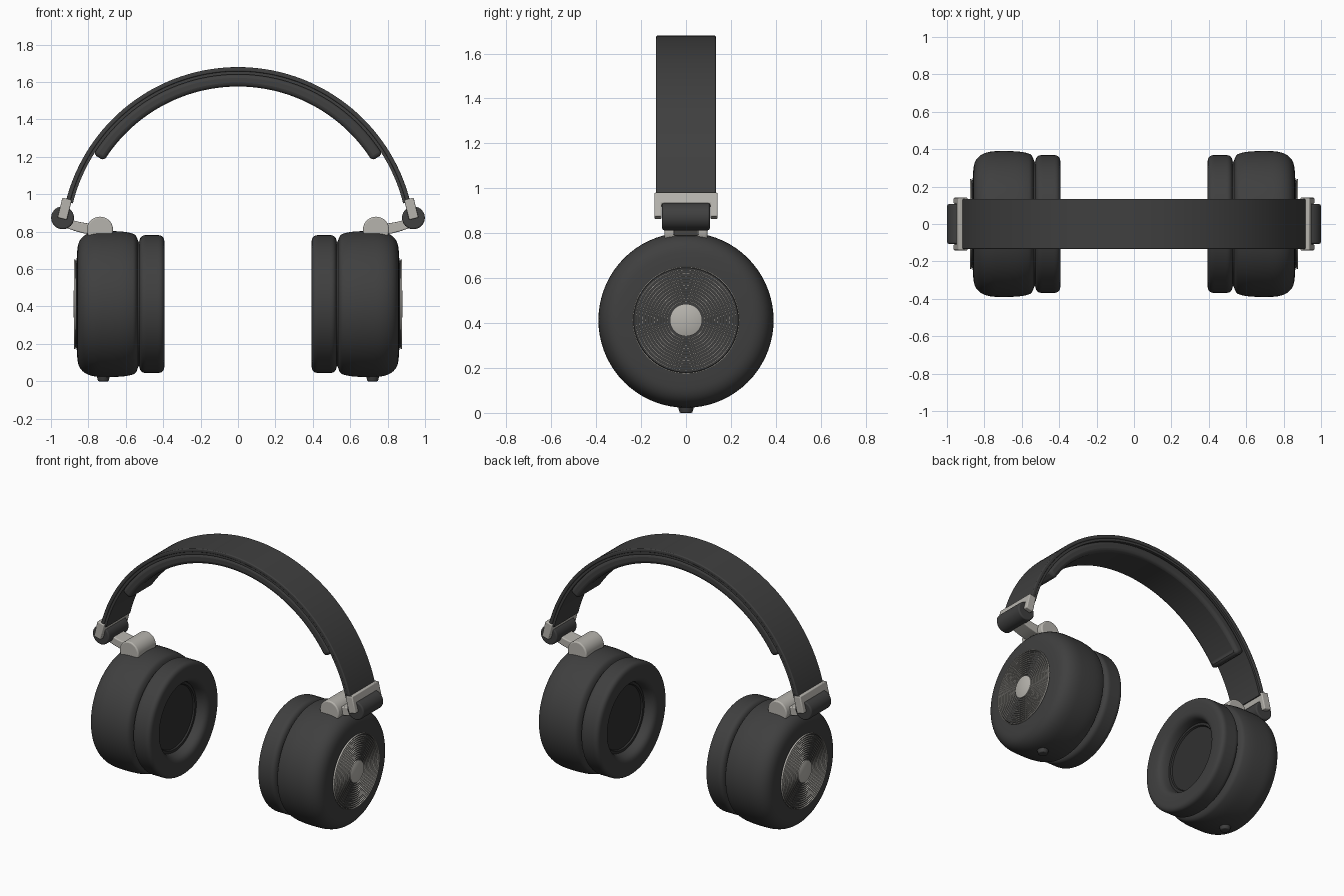
import bpy, bmesh
from math import sin, cos, pi, radians
from mathutils import Matrix, Vector

cube = bpy.data.objects.get("Cube")
if cube:
    bpy.data.objects.remove(cube, do_unlink=True)

CUP_Z = 0.413          # height of the ear cup axis
ARC_Z = 0.731          # centre of the headband arc


def material(name, colour):
    m = bpy.data.materials.new(name)
    m.use_nodes = True
    m.diffuse_color = (*colour, 1)
    m.node_tree.nodes["Principled BSDF"].inputs["Base Color"].default_value = (*colour, 1)
    return m


BLACK = material("soft black", (0.05, 0.05, 0.05))
MESH = material("speaker black", (0.03, 0.03, 0.03))
SILVER = material("warm silver", (0.47, 0.455, 0.42))


def finish(bm, name, mat, bevel=0.0):
    bmesh.ops.remove_doubles(bm, verts=bm.verts, dist=1e-5)
    bmesh.ops.recalc_face_normals(bm, faces=bm.faces)
    me = bpy.data.meshes.new(name)
    bm.to_mesh(me)
    bm.free()
    ob = bpy.data.objects.new(name, me)
    bpy.context.collection.objects.link(ob)
    me.materials.append(mat)
    bpy.ops.object.select_all(action='DESELECT')
    ob.select_set(True)
    bpy.context.view_layer.objects.active = ob
    if bevel:
        mod = ob.modifiers.new("rounded edges", 'BEVEL')
        mod.width, mod.segments, mod.limit_method = bevel, 3, 'ANGLE'
    bpy.ops.object.shade_smooth_by_angle(angle=radians(35))
    return ob


def rounded(points, closed=False, passes=3):
    """Corner-cutting that softens a profile."""
    for _ in range(passes):
        pairs = list(zip(points, points[1:] + points[:1] if closed else points[1:]))
        cut = []
        for a, b in pairs:
            a, b = Vector(a), Vector(b)
            cut += [a.lerp(b, 0.25), a.lerp(b, 0.75)]
        points = cut if closed else [Vector(points[0])] + cut[1:-1] + [Vector(points[-1])]
    return points


def lathe(name, profile, mat, side, closed=False, steps=72):
    """Turn an (x, radius) profile around the ear cup axis."""
    bm = bmesh.new()
    vs = [bm.verts.new((side * x, 0, CUP_Z + r)) for x, r in profile]
    es = [bm.edges.new(p) for p in zip(vs, vs[1:])]
    if closed:
        es.append(bm.edges.new((vs[-1], vs[0])))
    bmesh.ops.spin(bm, geom=vs + es, cent=(0, 0, CUP_Z), axis=(1, 0, 0),
                   angle=2 * pi, steps=steps)
    return finish(bm, name, mat)


def arc_sweep(name, section, a0, mat, steps=80, bevel=0.0):
    """Sweep an (radius, y) section along the headband arc."""
    bm = bmesh.new()
    rings = []
    for i in range(steps + 1):
        a = a0 + (pi - 2 * a0) * i / steps
        rings.append([bm.verts.new((r * cos(a), y, ARC_Z + r * sin(a))) for r, y in section])
    n = len(section)
    for p, q in zip(rings, rings[1:]):
        for j in range(n):
            k = (j + 1) % n
            bm.faces.new((p[j], p[k], q[k], q[j]))
    bm.faces.new(rings[0])
    bm.faces.new(rings[-1])
    return finish(bm, name, mat, bevel)


def rect(r0, r1, half):
    return [(r0, -half), (r1, -half), (r1, half), (r0, half)]


def barrel(name, centre, radius, length, mat, axis='Y', top=None, bevel=0.008):
    bm = bmesh.new()
    turn = Matrix.Rotation(pi / 2, 4, 'X') if axis == 'Y' else Matrix()
    bmesh.ops.create_cone(bm, cap_ends=True, segments=40, radius1=radius,
                          radius2=top or radius, depth=length,
                          matrix=Matrix.Translation(centre) @ turn)
    return finish(bm, name, mat, bevel)


def prism(name, outline, half, mat, side, bevel=0.006):
    """Extrude an (x, z) outline to both sides of y = 0."""
    bm = bmesh.new()
    face = bm.faces.new([bm.verts.new((side * x, -half, z)) for x, z in outline])
    new = bmesh.ops.extrude_face_region(bm, geom=[face])["geom"]
    bmesh.ops.translate(bm, vec=(0, 2 * half, 0),
                        verts=[v for v in new if isinstance(v, bmesh.types.BMVert)])
    return finish(bm, name, mat, bevel)


def bracket(name, side):
    """U-shaped clip: a bar across the band end with two arms below."""
    bm = bmesh.new()
    outline = [(-.141, .055), (.141, .055), (.141, -.055), (.108, -.055),
               (.108, .005), (-.108, .005), (-.108, -.055), (-.141, -.055)]
    place = Matrix.Translation((side * 0.927, 0, 0.922)) @ Matrix.Rotation(radians(-14) * side, 4, 'Y')
    face = bm.faces.new([bm.verts.new((-0.026, y, z)) for y, z in outline])
    new = bmesh.ops.extrude_face_region(bm, geom=[face])["geom"]
    bmesh.ops.translate(bm, vec=(0.052, 0, 0),
                        verts=[v for v in new if isinstance(v, bmesh.types.BMVert)])
    bmesh.ops.transform(bm, matrix=place, verts=bm.verts)
    return finish(bm, name, SILVER, 0.006)


# Headband: outer shell, lining and inner pad
arc_sweep("headband_shell", rect(0.926, 0.949, 0.133), radians(14), BLACK, bevel=0.006)
arc_sweep("headband_lining", rect(0.910, 0.927, 0.127), radians(14), BLACK)
arc_sweep("headband_pad", rect(0.845, 0.912, 0.122), radians(32), BLACK, bevel=0.022)

cup_profile = [(.53, 0), (.53, .20), (.53, .365), (.59, .386), (.68, .391), (.79, .388),
               (.852, .345), (.863, .26), (.863, .15), (.863, 0)]
cushion_profile = [(.528, .28), (.528, .368), (.46, .368), (.395, .368), (.393, .30),
                   (.40, .245), (.45, .225), (.528, .225)]

for side, label in ((1, "left"), (-1, "right")):
    # Ear cup, cushion and speaker
    lathe(label + "_ear_cup", rounded(cup_profile), BLACK, side)
    lathe(label + "_cushion", rounded(cushion_profile, closed=True), BLACK, side, closed=True)
    lathe(label + "_speaker_cover", [(.475, 0), (.475, .205), (.465, .21), (.465, .25)], MESH, side)
    lathe(label + "_cushion_mount", [(.515, .2), (.515, .335), (.545, .335)], BLACK, side)

    # Outer grille: backing disc, concentric rings and centre cap
    lathe(label + "_grille_back", [(.860, .236), (.870, .232), (.870, 0)], BLACK, side)
    for i in range(12):
        r = 0.084 + i * 0.0139
        lathe(f"{label}_grille_ring_{i + 1}",
              [(.868, r - .0025), (.878, r - .0025), (.878, r + .0025), (.868, r + .0025)],
              SILVER, side, closed=True)
    lathe(label + "_centre_cap", [(.868, .072), (.878, .072), (.880, .069), (.880, 0)], SILVER, side)

    # Folding hinge
    bracket(label + "_band_bracket", side)
    barrel(label + "_hinge_barrel", (side * .938, 0, .874), .061, .212, BLACK)
    prism(label + "_hinge_arm", [(.92, .87), (.85, .852), (.79, .842), (.72, .85),
                                 (.72, .78), (.82, .79), (.87, .803), (.92, .82)],
          .055, SILVER, side)
    barrel(label + "_cup_pivot", (side * .738, 0, .81), .07, .19, SILVER)

    # Bottom button
    barrel(label + "_button", (side * .72, 0, .015), .028, .03, BLACK, 'Z', .036, .005)
